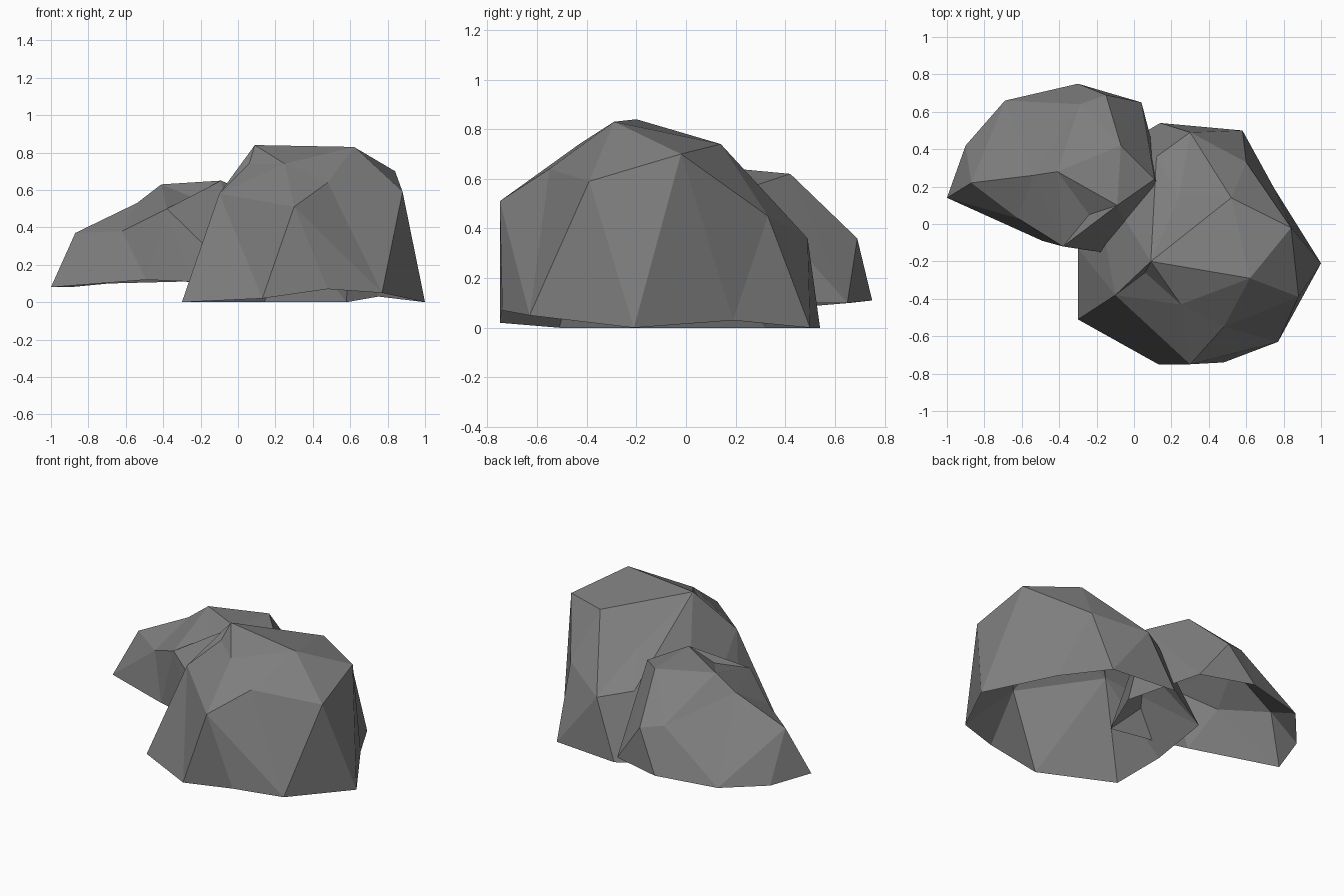
import bpy
import bmesh
from mathutils import Vector

default_cube = bpy.data.objects.get("Cube")
if default_cube:
    bpy.data.objects.remove(default_cube, do_unlink=True)


def make_material(name, colour):
    material = bpy.data.materials.new(name)
    material.use_nodes = True
    material.diffuse_color = colour
    for node in material.node_tree.nodes:
        if node.type == 'BSDF_PRINCIPLED':
            node.inputs["Base Color"].default_value = colour
            node.inputs["Roughness"].default_value = 0.9
    return material


def make_rock(name, centre, radii, rim, crown, material, roundness=0.7):
    """Stretch a faceted open-bottomed shell over rim and crown points."""
    centre = Vector(centre)
    points = [Vector(p) for p in rim + crown]
    bm = bmesh.new()
    home = {}
    # Inflate towards a dome so that dents also join the skin
    for point in points:
        offset = point - centre
        unit = Vector([o / r for o, r in zip(offset, radii)])
        length = unit.length
        vert = bm.verts.new(unit.normalized() * (length + (1 - length) * roundness))
        home[vert] = point
    rim_verts = set(list(home)[:len(rim)])
    # A temporary point underneath keeps the whole rim in the skin
    keel = bm.verts.new((0, 0, -3))
    bmesh.ops.convex_hull(bm, input=list(bm.verts), use_existing_faces=False)
    bmesh.ops.delete(bm, geom=[keel], context='VERTS')
    # Open the underside
    under = [f for f in bm.faces if all(v in rim_verts for v in f.verts)]
    bmesh.ops.delete(bm, geom=under, context='FACES_ONLY')
    # Return every point to its real place
    for vert, point in home.items():
        if vert.is_valid:
            vert.co = point
    loose = [v for v in bm.verts if not v.link_faces]
    bmesh.ops.delete(bm, geom=loose, context='VERTS')
    for face in bm.faces:
        face.smooth = False
    mesh = bpy.data.meshes.new(name)
    bm.to_mesh(mesh)
    bm.free()
    mesh.materials.append(material)
    rock = bpy.data.objects.new(name, mesh)
    bpy.context.scene.collection.objects.link(rock)
    return rock


stone = make_material("grey stone", (0.21, 0.21, 0.21, 1.0))

# Large boulder: ground rim, then shoulders and top
large_rim = [
    (-.3, -.51, 0), (.13, -.75, .02), (.48, -.74, .07),
    (.77, -.63, .05), (1, -.21, 0), (.75, .19, .03),
    (.58, .5, 0), (.14, .54, 0), (-.23, .32, 0), (-.3, -.13, 0),
]
large_crown = [
    (.3, -.75, .51), (.88, -.39, .59), (.84, -.02, .7),
    (.62, -.29, .83), (.09, -.2, .84), (.52, .14, .74),
    (.6, .33, .45), (.3, .49, .36), (.12, .36, .4),
    (.24, .14, .58), (.06, -.26, .74), (.25, -.43, .74),
    (.48, -.55, .64), (-.1, -.38, .58),
]
make_rock("large_boulder", (.3, -.1, 0), (.65, .65, .84),
          large_rim, large_crown, stone)

# Small boulder: raised rim, then shoulders and top
small_rim = [
    (-1, .14, .08), (-.49, -.09, .12), (-.25, -.14, .11),
    (.03, -.18, .1), (.17, .15, .1), (.04, .65, .1),
    (-.3, .75, .11), (-.69, .66, .1), (-.9, .42, .08),
]
small_crown = [
    (-.87, .22, .37), (-.62, .03, .38), (-.38, -.12, .5),
    (-.24, .05, .56), (-.09, .1, .65), (.11, .24, .56),
    (-.07, .42, .62), (-.15, .69, .36), (-.29, .64, .39),
    (-.41, .28, .63), (-.54, .26, .53),
]
make_rock("small_boulder", (-.45, .28, .1), (.55, .46, .55),
          small_rim, small_crown, stone)
